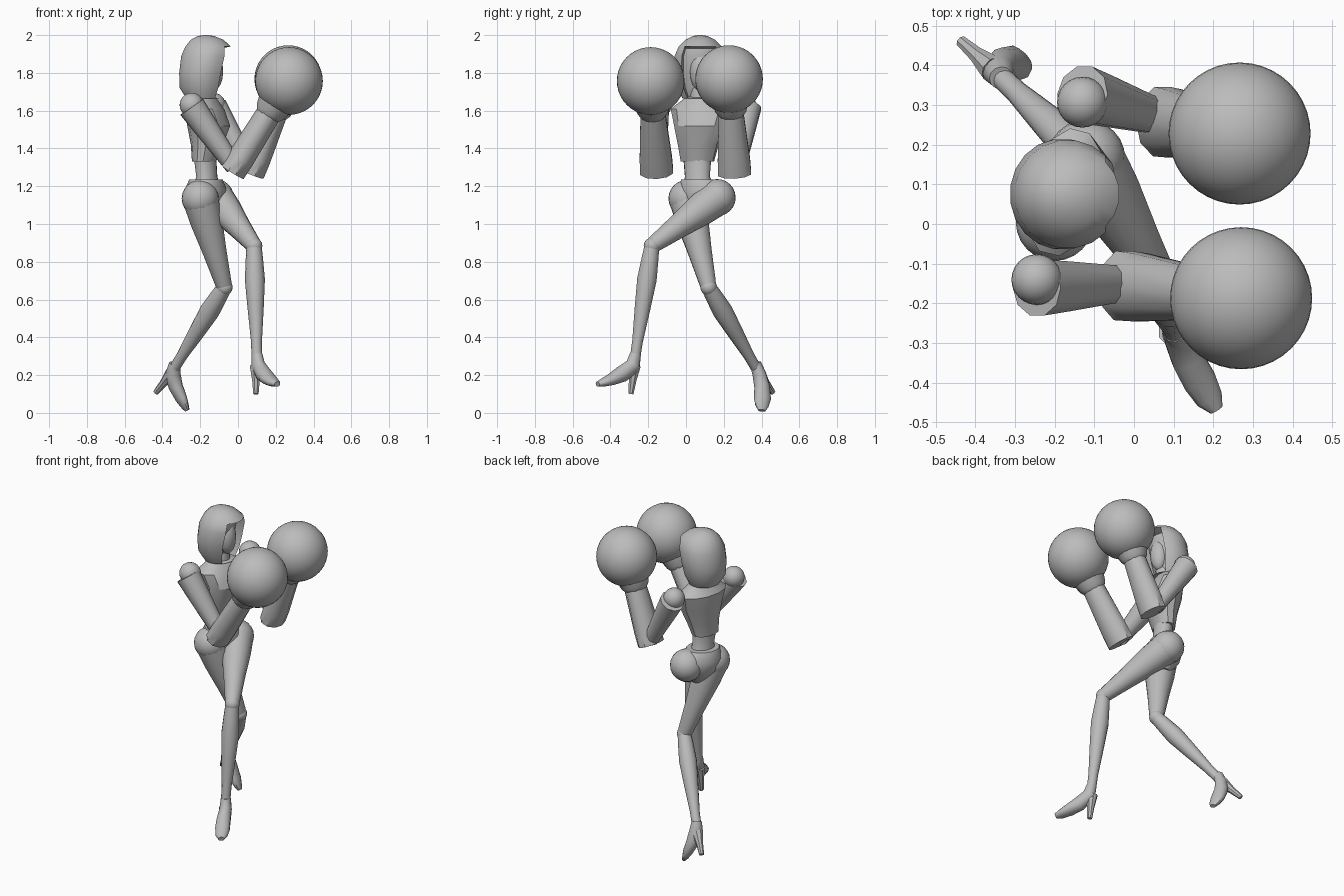
import bpy, bmesh, math
from mathutils import Vector

if "Cube" in bpy.data.objects:
    bpy.data.objects.remove(bpy.data.objects["Cube"])

grey = bpy.data.materials.new("plain_grey")
grey.use_nodes = True
grey.diffuse_color = (0.5, 0.5, 0.5, 1)
grey.node_tree.nodes["Principled BSDF"].inputs["Base Color"].default_value = (0.5, 0.5, 0.5, 1)


def finish(name, bm, angle=40):
    bmesh.ops.recalc_face_normals(bm, faces=bm.faces)
    mesh = bpy.data.meshes.new(name)
    bm.to_mesh(mesh)
    bm.free()
    mesh.materials.append(grey)
    ob = bpy.data.objects.new(name, mesh)
    bpy.context.collection.objects.link(ob)
    bpy.ops.object.select_all(action='DESELECT')
    ob.select_set(True)
    bpy.context.view_layer.objects.active = ob
    bpy.ops.object.shade_smooth_by_angle(angle=math.radians(angle))
    return ob


def build_loft(sections, sides, ref, axis=None):
    """Skin elliptical rings (centre, radius along ref, radius across)."""
    bm = bmesh.new()
    pts = [Vector(s[0]) for s in sections]
    rings = []
    for i, (_, ra, rb) in enumerate(sections):
        t = Vector(axis) if axis else pts[min(i + 1, len(pts) - 1)] - pts[max(i - 1, 0)]
        t.normalize()
        u = Vector(ref) - t * t.dot(Vector(ref))
        u.normalize()
        v = t.cross(u)
        ring = []
        for k in range(sides):
            a = math.tau * (k + 0.5) / sides
            ring.append(bm.verts.new(pts[i] + u * ra * math.cos(a) + v * rb * math.sin(a)))
        rings.append(ring)
    for lo, hi in zip(rings, rings[1:]):
        for k in range(sides):
            j = (k + 1) % sides
            bm.faces.new((lo[k], lo[j], hi[j], hi[k]))
    bm.faces.new(rings[0])
    bm.faces.new(rings[-1])
    return bm


def loft(name, sections, sides=12, ref=(0, 1, 0), axis=None, angle=40):
    return finish(name, build_loft(sections, sides, ref, axis), angle)


def ball(name, centre, r, seg=24, scale=(1, 1, 1)):
    bm = bmesh.new()
    bmesh.ops.create_uvsphere(bm, u_segments=seg, v_segments=seg // 2, radius=r)
    bmesh.ops.scale(bm, vec=scale, verts=bm.verts)
    bmesh.ops.translate(bm, vec=centre, verts=bm.verts)
    return finish(name, bm)


def limb(name, start, end, profile, ref=(0, 1, 0), sides=12):
    """Straight limb; profile lists (fraction along, radius)."""
    a, b = Vector(start), Vector(end)
    return loft(name, [(a.lerp(b, f), r, r) for f, r in profile], sides, ref)


def facing(deg):
    a = math.radians(deg)
    return (math.cos(a), math.sin(a), 0)


UP = (0, 0, 1)

# Hood with a recessed face opening
hood = build_loft([
    ((-.185, .075, 1.665), .09, .095), ((-.19, .075, 1.72), .12, .125),
    ((-.183, .075, 1.80), .13, .14), ((-.167, .075, 1.89), .135, .137),
    ((-.158, .075, 1.94), .122, .115), ((-.163, .075, 1.975), .088, .08),
    ((-.17, .075, 1.995), .045, .04), ((-.17, .075, 2.0), .012, .012)],
    20, (1, 0, 0), UP)
hood.normal_update()
opening = [f for f in hood.faces if f.normal.x > .72
           and 1.66 < f.calc_center_median().z < 1.95]
bmesh.ops.inset_region(hood, faces=opening, thickness=.012, depth=0)
bmesh.ops.translate(hood, vec=(-.06, 0, 0), verts=list({v for f in opening for v in f.verts}))
finish("hood", hood)
ball("face", (-.13, .075, 1.81), .065, 16, (.8, .85, 1.6))
limb("neck", (-.17, .07, 1.6), (-.165, .072, 1.72), [(0, .055), (1, .045)])

# Torso: chest turned slightly, pelvis turned further
loft("chest", [
    ((-.18, .06, 1.33), .062, .09), ((-.165, .065, 1.42), .083, .11),
    ((-.155, .075, 1.52), .112, .14), ((-.175, .08, 1.61), .098, .165),
    ((-.175, .08, 1.665), .06, .09)], 12, facing(-14), UP, 30)
loft("waist", [
    ((-.165, .07, 1.17), .075, .1), ((-.165, .06, 1.25), .054, .068),
    ((-.175, .06, 1.36), .056, .078)], 16, facing(-22), UP)
loft("pelvis", [
    ((-.155, .08, 1.02), .04, .05), ((-.165, .085, 1.1), .09, .11),
    ((-.17, .08, 1.18), .105, .13), ((-.17, .07, 1.235), .085, .1)],
    16, facing(-30), UP)

# Arms and large round gloves
arms = {
    "right": dict(shoulder=(-.245, -.14, 1.63), elbow=(-.02, -.15, 1.3),
                  cuff=(-.03, -.155, 1.275), glove=(.27, -.187, 1.757)),
    "left": dict(shoulder=(-.13, .307, 1.63), elbow=(.06, .27, 1.3),
                 cuff=(.07, .258, 1.265), glove=(.266, .228, 1.767)),
}
for side, p in arms.items():
    ball(side + "_shoulder", p["shoulder"], .064)
    out = Vector(p["shoulder"]) + Vector((0, -.02 if side == "right" else .02, -.01))
    limb(side + "_upper_arm", out, p["elbow"], [(0, .074), (.3, .066), (1, .045)], sides=10)
    a, b = Vector(p["cuff"]), Vector(p["glove"])
    loft(side + "_forearm", [(a, .092, .07), (a.lerp(b, .15), .09, .072),
                             (a.lerp(b, .66), .068, .066)], 10)
    limb(side + "_glove_cuff", a, b, [(.62, .066), (.66, .082), (.8, .105)], sides=16)
    ball(side + "_glove", b, .179, 40)

# Legs: the left one crosses ahead, the right one trails behind
legs = {
    "left": dict(hip=(-.12, .165, 1.14), knee=(.085, -.18, .885), ankle=(.1, -.27, .29)),
    "right": dict(hip=(-.2, .005, 1.135), knee=(-.072, .12, .665), ankle=(-.335, .37, .24)),
}
for side, p in legs.items():
    ball(side + "_hip", p["hip"], .098)
    limb(side + "_thigh", p["hip"], p["knee"],
         [(0, .096), (.25, .087), (.6, .064), (.95, .045), (1, .04)], sides=16)
    ball(side + "_knee", p["knee"], .044, 16)
    limb(side + "_shin", p["knee"], p["ankle"],
         [(0, .04), (.12, .046), (.3, .053), (.55, .043), (.85, .029), (1, .028)], sides=14)

# High heeled shoes
loft("left_shoe", [
    ((.1, -.268, .31), .03, .03), ((.108, -.28, .25), .036, .042),
    ((.135, -.34, .205), .042, .044), ((.165, -.395, .177), .044, .032),
    ((.19, -.44, .16), .036, .022), ((.208, -.468, .152), .018, .014)], 12, (.9, .4, 0))
limb("left_heel", (.095, -.272, .25), (.095, -.292, .1), [(0, .035), (.5, .022), (1, .015)], sides=8)
loft("right_shoe", [
    ((-.335, .368, .262), .03, .03), ((-.345, .388, .205), .036, .042),
    ((-.33, .403, .14), .042, .038), ((-.3, .405, .075), .046, .03),
    ((-.28, .402, .035), .036, .02), ((-.268, .402, .012), .02, .012)], 12, (.3, -.9, 0))
limb("right_heel", (-.355, .39, .205), (-.435, .46, .108), [(0, .035), (.5, .021), (1, .015)],
     ref=UP, sides=8)
